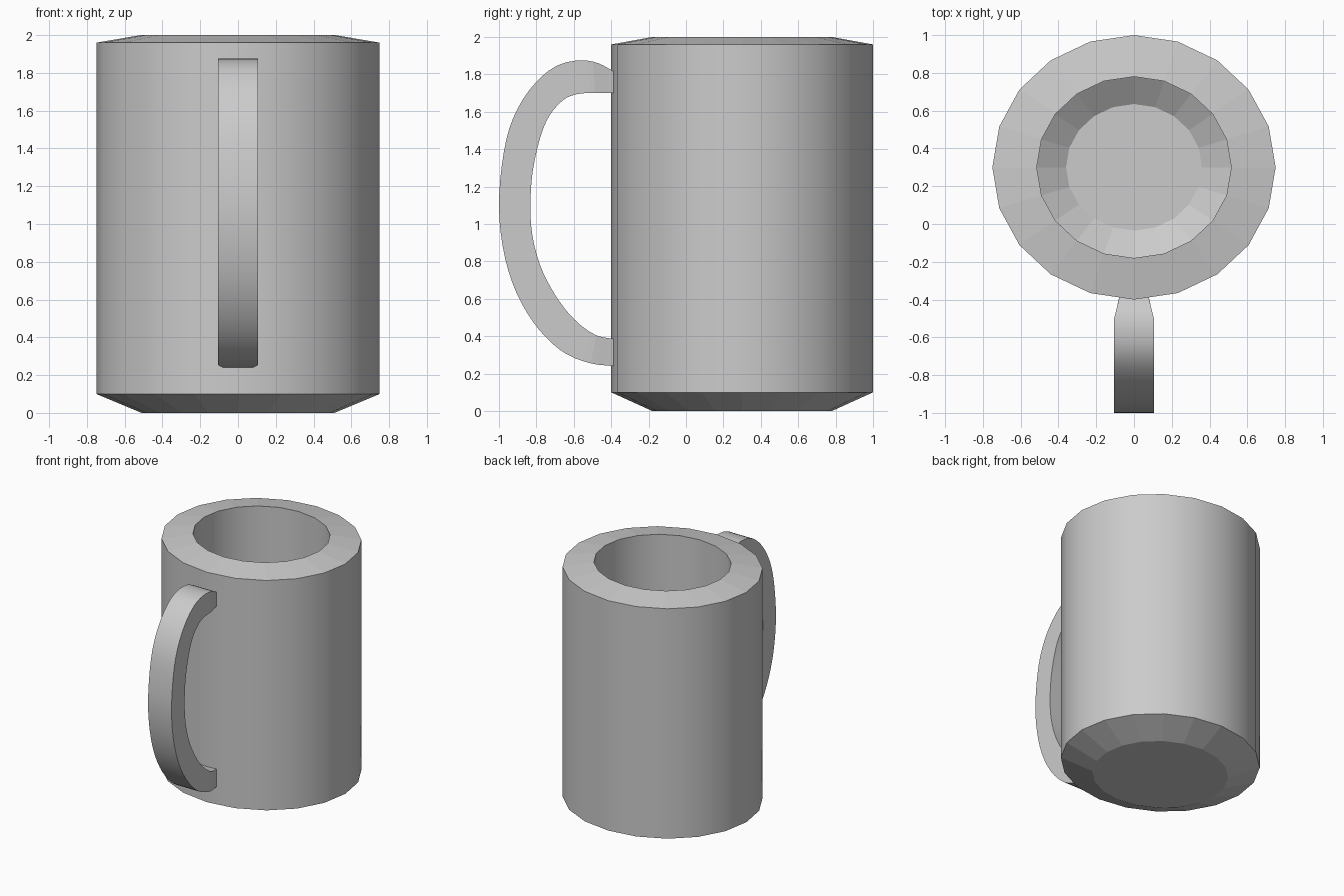
import bpy, bmesh, math
from mathutils import Vector

if "Cube" in bpy.data.objects:
    bpy.data.objects.remove(bpy.data.objects["Cube"])

SIDES = 20
CY = 0.30


def make_object(name, bm):
    bmesh.ops.recalc_face_normals(bm, faces=bm.faces)
    mesh = bpy.data.meshes.new(name)
    bm.to_mesh(mesh)
    bm.free()
    obj = bpy.data.objects.new(name, mesh)
    bpy.context.collection.objects.link(obj)
    return obj


def sharpen(bm, degrees):
    for e in bm.edges:
        if len(e.link_faces) == 2:
            e.smooth = e.calc_face_angle() < math.radians(degrees)


# Cup: lathed wall profile as (x radius, y radius, z), from base to inner floor
profile = [(0.51, 0.48, 0), (0.75, 0.70, 0.10), (0.75, 0.70, 1.96),
           (0.515, 0.48, 2.0), (0.515, 0.48, 0.30), (0.36, 0.335, 0.20)]
bm = bmesh.new()
rings = []
for rx, ry, z in profile:
    rings.append([bm.verts.new((rx * math.sin(math.tau * i / SIDES),
                                CY + ry * math.cos(math.tau * i / SIDES), z))
                  for i in range(SIDES)])
for k, (a, b) in enumerate(zip(rings, rings[1:])):
    for i in range(SIDES):
        j = (i + 1) % SIDES
        f = bm.faces.new((a[i], a[j], b[j], b[i]))
        f.smooth = k in (1, 3)  # upright walls are smooth, chamfers faceted
bm.faces.new(rings[0])
bm.faces.new(rings[-1])
bm.normal_update()
sharpen(bm, 20)
make_object("cup_body", bm)


# Handle: outer and inner edge of the side profile as matching (y, z) pairs
outer = [(-0.385, 1.815), (-0.47, 1.86), (-0.56, 1.875), (-0.67, 1.855), (-0.77, 1.79),
         (-0.87, 1.67), (-0.945, 1.51), (-0.985, 1.31), (-1.0, 1.09), (-0.98, 0.88),
         (-0.93, 0.69), (-0.85, 0.525), (-0.75, 0.395), (-0.64, 0.305),
         (-0.51, 0.255), (-0.385, 0.24)]
inner = [(-0.385, 1.70), (-0.46, 1.70), (-0.535, 1.70), (-0.60, 1.69), (-0.66, 1.66),
         (-0.73, 1.58), (-0.78, 1.46), (-0.82, 1.28), (-0.832, 1.09), (-0.82, 0.93),
         (-0.78, 0.78), (-0.72, 0.655), (-0.65, 0.55), (-0.57, 0.465),
         (-0.48, 0.405), (-0.385, 0.385)]


def spline(points, steps=3):
    p = [Vector(q) for q in points]
    p = [2 * p[0] - p[1]] + p + [2 * p[-1] - p[-2]]
    out = []
    for a, b, c, d in zip(p, p[1:], p[2:], p[3:]):
        for s in range(steps):
            t = s / steps
            out.append(0.5 * (2 * b + (c - a) * t + (2 * a - 5 * b + 4 * c - d) * t * t
                              + (3 * b - a - 3 * c + d) * t ** 3))
    return out + [p[-2]]


def half_width(y):  # narrows where the handle meets the cup
    return 0.105 - 0.027 * min(1, max(0, (y + 0.50) / 0.11))


bm = bmesh.new()
sections = []
for o, n in zip(spline(outer), spline(inner)):
    sections.append([bm.verts.new((s * half_width(p.x), p.x, p.y))
                     for p, s in ((o, -1), (o, 1), (n, 1), (n, -1))])
for a, b in zip(sections, sections[1:]):
    for i in range(4):
        j = (i + 1) % 4
        f = bm.faces.new((a[i], a[j], b[j], b[i]))
        f.smooth = i in (0, 2)
bm.faces.new(sections[0])
bm.faces.new(sections[-1])
bm.normal_update()
sharpen(bm, 35)
make_object("handle", bm)
